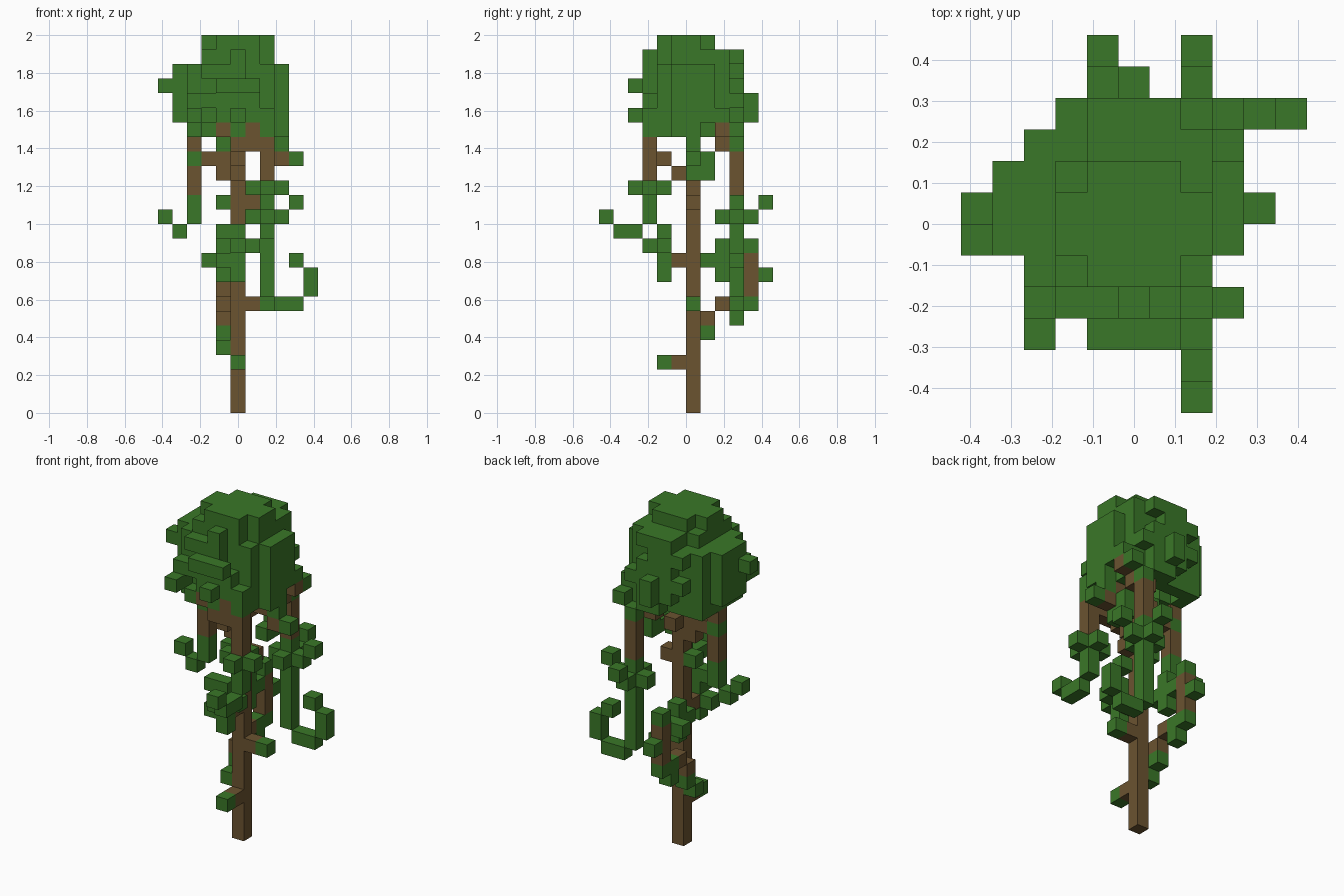
import bpy
import bmesh
import random
from mathutils import Vector

cube = bpy.data.objects.get("Cube")
if cube:
    bpy.data.objects.remove(cube)

random.seed(4)
SIZE = 2 / 26
MOVES = {"e": Vector((1, 0, 0)), "w": Vector((-1, 0, 0)),
         "n": Vector((0, 1, 0)), "s": Vector((0, -1, 0)),
         "u": Vector((0, 0, 1)), "d": Vector((0, 0, -1))}
WOOD, LEAF = range(2)
cells = {}


def material(name, colour):
    mat = bpy.data.materials.new(name)
    mat.use_nodes = True
    mat.diffuse_color = colour
    mat.node_tree.nodes["Principled BSDF"].inputs["Base Color"].default_value = colour
    return mat


materials = [material("bark brown", (0.147, 0.087, 0.03, 1)),
             material("leaf green", (0.042, 0.185, 0.021, 1))]


def put(part, pos, kind):
    cells[tuple(round(c) for c in pos)] = (part, kind)


def step(pos, letters):
    return sum((MOVES[c] for c in letters), Vector(pos))


def grow(part, start, path, kinds):
    """Walk block by block; kinds gives W (wood) or L (leaf) per block."""
    pos = Vector(start)
    moves = [""] + path.split()
    for move, kind in zip(moves, kinds):
        pos = step(pos, move)
        put(part, pos, WOOD if kind == "W" else LEAF)


def tuft(part, centre, sides):
    """Leaf blocks around a centre block."""
    for side in sides.split():
        put(part, step(centre, side), LEAF)


# Crown: rounded layers clipped to an uneven plan outline
outline = {3: (-2, 2), 2: (-3, 3), 1: (-4, 3), 0: (-4, 3),
           -1: (-4, 3), -2: (-3, 2), -3: (-3, 2)}
wide = (-4, 3, -3, 3)
layers = {25: (-2, 2, -2, 1), 24: (-2, 2, -3, 3), 23: wide, 22: wide,
          21: wide, 20: wide, 19: (-3, 3, -3, 3)}
# upper layers are trimmed more at the corners
limits = {23: 0.95, 22: 1.0}
for k, (x0, x1, y0, y1) in layers.items():
    for j in range(y0, y1 + 1):
        for i in range(x0, x1 + 1):
            dx = (2 * i - x0 - x1) / (x1 - x0 + 1)
            dy = (2 * j - y0 - y1) / (y1 - y0 + 1)
            r = dx * dx + dy * dy
            lo, hi = outline[j]
            if r > limits.get(k, 1.15) or not lo <= i <= hi:
                continue
            # ragged rim
            if r > 0.85 and random.random() < 0.35:
                continue
            # ragged, hollow underside
            if k == 19 and (r < 0.3 or random.random() < 0.25):
                continue
            put("crown", (i, j, k), LEAF)
grow("crown", (-5, -1, 22), "", "L")
grow("crown", (-3, -4, 20), "", "L")
grow("crown", (0, -4, 20), "", "L")
grow("crown", (-1, -4, 22), "e e", "LLL")
grow("crown", (0, 4, 21), "d", "LL")

# Trunk
grow("trunk", (0, 0, 0), "u " * 18, "W" * 19)

# Upper boughs that carry the crown
grow("left_bough", (0, 0, 17), "eu e ed e", "WWWWL")
tuft("left_bough", (3, 0, 17), "u")
grow("left_bough", (2, 0, 16), "n u", "LLL")
grow("right_bough", (-1, 0, 16), "u w wu", "WWWW")
tuft("right_bough", (-1, 0, 17), "u")
grow("front_bough", (0, -1, 16), "su su e u e", "WWWWWL")
grow("front_bough", (-1, -3, 19), "", "W")
grow("back_bough", (0, 1, 17), "enu e eu n", "WWWWL")

# Hanging vines with curled tips
grow("back_vine", (2, 3, 18), "d " * 10 + "de e eu u wu", "LWWW" + "L" * 12)
tuft("back_vine", (2, 3, 13), "e w s n eeu nnu")
grow("right_vine", (-3, 0, 18), "d d d d d wd wu", "WLWWLLLL")
grow("front_vine", (2, -3, 18), "d d d d d sd s su", "WWWLLLLLL")
tuft("front_vine", (2, -3, 15), "e w s n")

# Front spray of leaves
grow("front_spray", (0, -1, 10), "s", "WL")
tuft("front_spray", (0, -2, 10), "d u uu us w wuu ue")

# Back branch with its leaf cluster
grow("back_branch", (-1, 1, 6), "nu nnu u u u", "WWWWWL")
tuft("back_branch", (-1, 4, 8), "d sd sdd nu")
tuft("back_branch", (-1, 2, 10), "s d n u nw")
grow("back_branch", (-1, 2, 10), "", "L")

# Small twigs on the trunk
grow("left_twig", (1, 0, 7), "e", "WL")
grow("front_twig", (0, -1, 3), "s", "WL")
grow("right_twig", (-1, 0, 4), "nu", "LL")
grow("middle_twig", (1, 0, 14), "", "W")
tuft("middle_twig", (0, 0, 14), "w")


# Build one mesh per part from the exposed block sides
def build(part):
    bm = bmesh.new()
    for pos, (owner, kind) in cells.items():
        if owner != part:
            continue
        centre = Vector(pos) + Vector((0, 0.5, 0.5))
        for normal in MOVES.values():
            if tuple(round(c) for c in Vector(pos) + normal) in cells:
                continue
            a = Vector((normal.y, normal.z, normal.x)) / 2
            b = normal.cross(a)
            mid = centre + normal / 2
            corners = (mid - a - b, mid + a - b, mid + a + b, mid - a + b)
            face = bm.faces.new([bm.verts.new(c * SIZE) for c in corners])
            face.material_index = kind
    bmesh.ops.remove_doubles(bm, verts=bm.verts, dist=0.001)
    bmesh.ops.recalc_face_normals(bm, faces=bm.faces)
    mesh = bpy.data.meshes.new(part)
    bm.to_mesh(mesh)
    bm.free()
    for mat in materials:
        mesh.materials.append(mat)
    bpy.context.collection.objects.link(bpy.data.objects.new(part, mesh))


for part in sorted({owner for owner, kind in cells.values()}):
    build(part)
